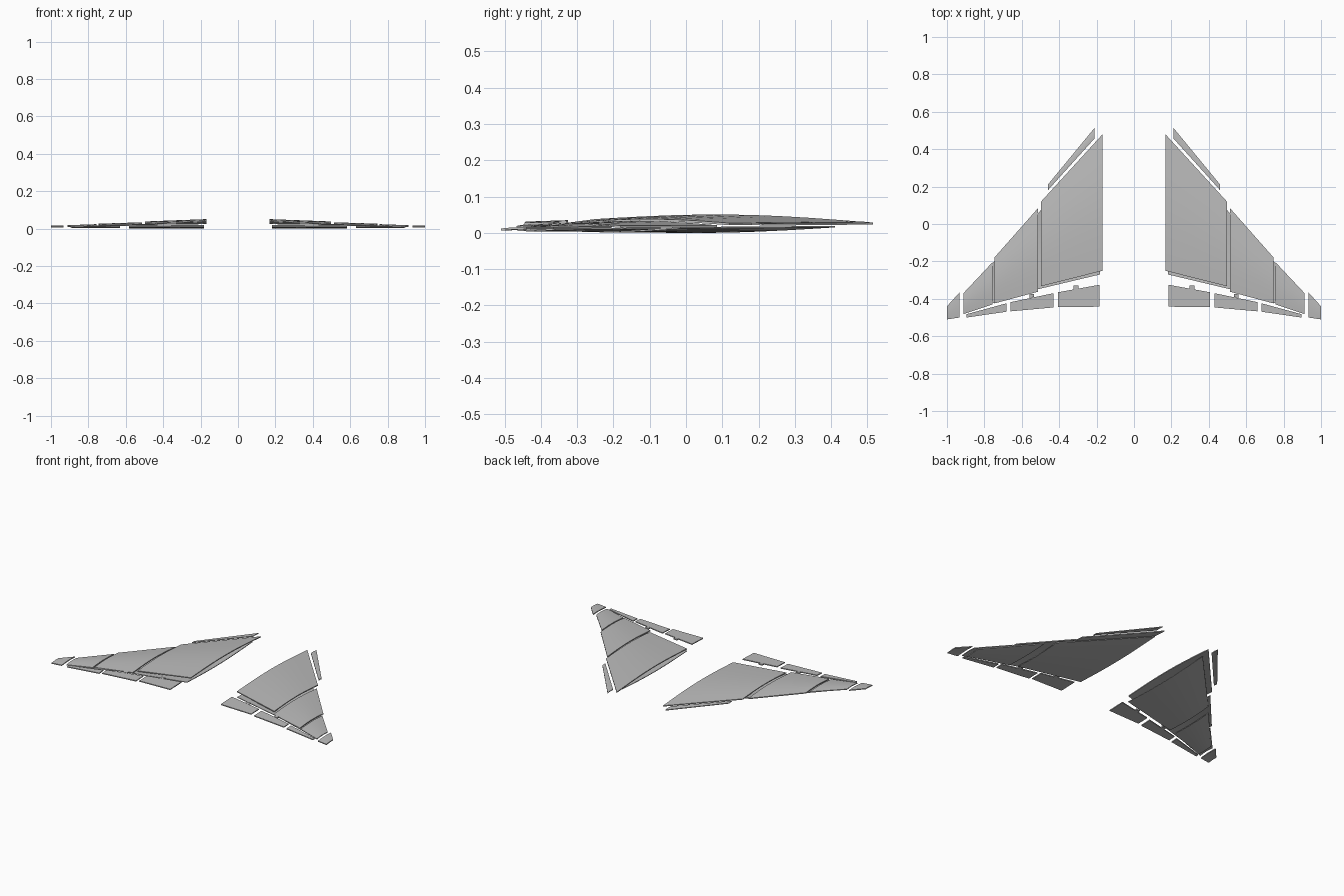
import bpy, bmesh, math

cube = bpy.data.objects.get("Cube")
if cube:
    bpy.data.objects.remove(cube, do_unlink=True)

grey = bpy.data.materials.new("light_grey")
grey.use_nodes = True
grey.diffuse_color = (0.5, 0.5, 0.5, 1)
grey.node_tree.nodes["Principled BSDF"].inputs["Base Color"].default_value = (0.5, 0.5, 0.5, 1)


def section(station, steps, thick):
    """Closed chordwise loop: curved top surface, then the same curve below it."""
    x, y_front, y_back, z_front, z_back, bulge = station
    top = []
    for i in range(steps + 1):
        t = i / steps
        z = z_front + (z_back - z_front) * t + bulge * math.sin(math.pi * t)
        top.append((x, y_front + (y_back - y_front) * t, z))
    return top + [(px, py, pz - thick) for px, py, pz in reversed(top)]


def panel(name, inner, outer, thick=0.006, steps=10):
    """Loft a thin curved skin between two stations, once per side."""
    for side, sign in (("left", 1), ("right", -1)):
        bm = bmesh.new()
        loops = [[bm.verts.new((sign * x, y, z)) for x, y, z in section(s, steps, thick)]
                 for s in (inner, outer)]
        n = len(loops[0])
        for i in range(n):
            j = (i + 1) % n
            bm.faces.new((loops[0][i], loops[0][j], loops[1][j], loops[1][i]))
        # End ribs are split into quads so they stay tidy on the curve
        for loop in loops:
            for i in range(steps):
                bm.faces.new((loop[i], loop[i + 1], loop[n - 2 - i], loop[n - 1 - i]))
        bmesh.ops.recalc_face_normals(bm, faces=bm.faces)
        mesh = bpy.data.meshes.new(f"{side}_{name}")
        bm.to_mesh(mesh)
        bm.free()
        mesh.materials.append(grey)
        obj = bpy.data.objects.new(f"{side}_{name}", mesh)
        bpy.context.collection.objects.link(obj)
        bpy.ops.object.select_all(action="DESELECT")
        obj.select_set(True)
        bpy.context.view_layer.objects.active = obj
        bpy.ops.object.shade_smooth_by_angle(angle=math.radians(30))


# Stations: x, front y, back y, front z, back z, bulge
# Upper skins, stepping down toward the tip
panel("upper_inner_skin", (0.168, 0.48, -0.25, 0.031, 0.038, 0.016),
      (0.497, 0.12, -0.333, 0.027, 0.027, 0.011))
panel("upper_middle_skin", (0.513, 0.085, -0.362, 0.021, 0.022, 0.012),
      (0.747, -0.18, -0.425, 0.02, 0.018, 0.007))
panel("upper_outer_skin", (0.757, -0.205, -0.43, 0.019, 0.016, 0.006),
      (0.912, -0.37, -0.482, 0.015, 0.013, 0.004), 0.005)

# Lower skins, bowed downward
panel("lower_inner_skin", (0.182, 0.41, -0.27, 0.019, 0.012, -0.0115), 
      (0.582, -0.015, -0.365, 0.016, 0.011, -0.008), 0.004)
panel("lower_outer_skin", (0.63, -0.07, -0.385, 0.015, 0.011, -0.006),
      (0.89, -0.36, -0.465, 0.012, 0.009, -0.002), 0.004)

# Wing tip and leading edge slat
panel("wing_tip", (0.932, -0.365, -0.5, 0.016, 0.012, 0.003),
      (1.0, -0.44, -0.51, 0.016, 0.012, 0.001), 0.006)
panel("leading_edge_slat", (0.21, 0.515, 0.458, 0.028, 0.03, 0.002),
      (0.461, 0.21, 0.18, 0.025, 0.027, 0.001), 0.005, 4)

# Trailing edge flaps
panel("inner_flap", (0.184, -0.325, -0.442, 0.035, 0.031, 0),
      (0.407, -0.365, -0.445, 0.03, 0.028, 0), 0.006, 2)
panel("middle_flap", (0.43, -0.37, -0.446, 0.026, 0.023, 0),
      (0.661, -0.418, -0.467, 0.021, 0.019, 0), 0.006, 2)
panel("outer_flap", (0.682, -0.424, -0.469, 0.017, 0.015, 0),
      (0.895, -0.482, -0.5, 0.013, 0.012, 0), 0.006, 2)

# Small hinge tabs ahead of the flaps
panel("inner_hinge", (0.297, -0.33, -0.346, 0.034, 0.033, 0),
      (0.323, -0.33, -0.35, 0.034, 0.033, 0), 0.008, 1)
panel("outer_hinge", (0.535, -0.375, -0.39, 0.025, 0.024, 0),
      (0.56, -0.375, -0.395, 0.025, 0.024, 0), 0.008, 1)

# Rest the whole set on the ground
bpy.context.view_layer.update()
parts = [o for o in bpy.context.scene.objects if o.type == "MESH" and grey.name in o.data.materials]
low = min(v.co.z for o in parts for v in o.data.vertices)
for o in parts:
    for v in o.data.vertices:
        v.co.z -= low
